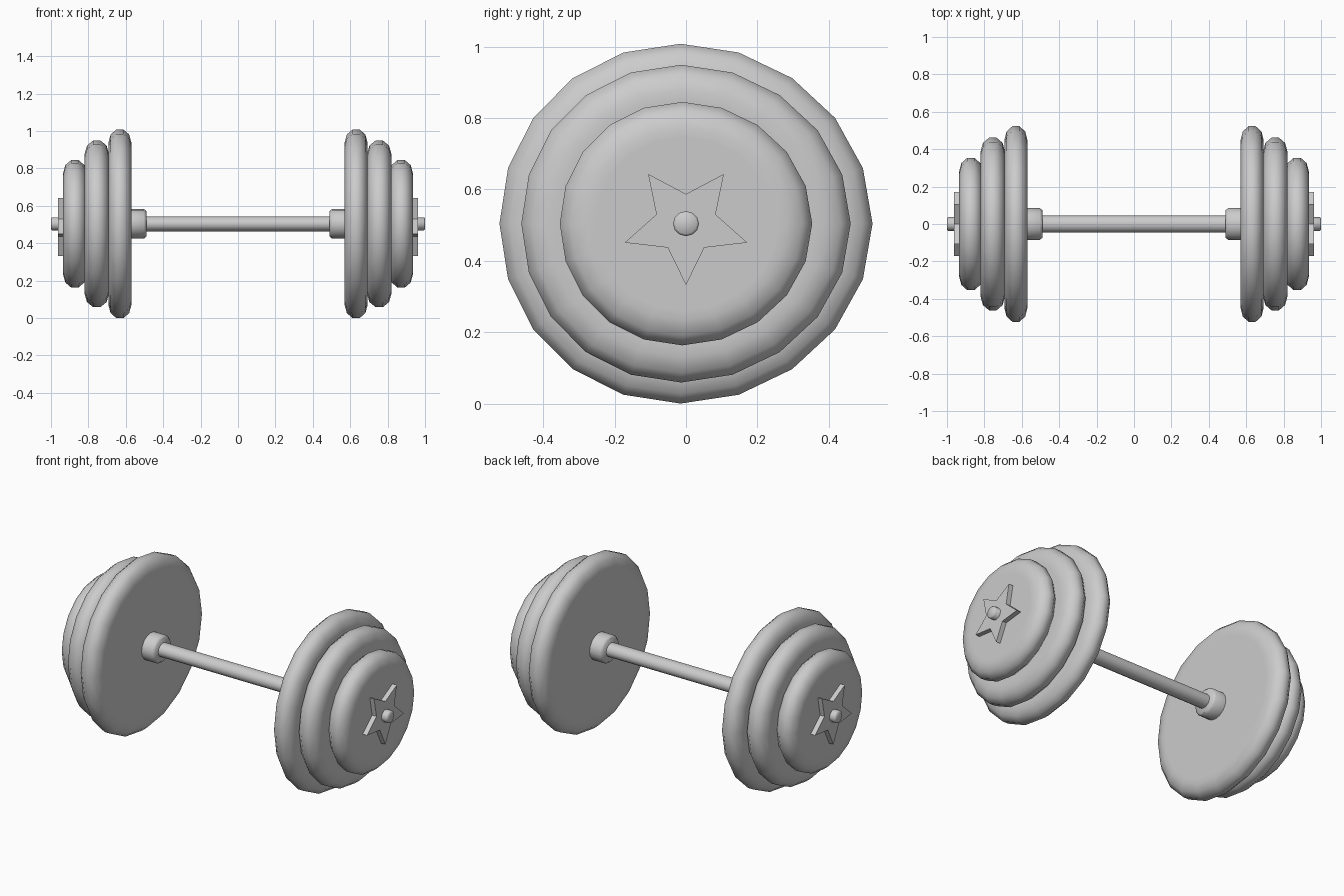
import bpy
import bmesh
from math import sin, cos, pi, radians

cube = bpy.data.objects.get("Cube")
if cube:
    bpy.data.objects.remove(cube, do_unlink=True)

AXIS_Z = 0.504

steel = bpy.data.materials.new("plain grey")
steel.use_nodes = True
GREY = (0.6, 0.6, 0.6, 1)
steel.diffuse_color = GREY
steel.node_tree.nodes["Principled BSDF"].inputs["Base Color"].default_value = GREY


def finish(name, bm, mirrored, smooth):
    """Turn a bmesh into a named object on the bar axis."""
    bmesh.ops.recalc_face_normals(bm, faces=bm.faces)
    mesh = bpy.data.meshes.new(name)
    bm.to_mesh(mesh)
    bm.free()
    mesh.materials.append(steel)
    obj = bpy.data.objects.new(name, mesh)
    bpy.context.collection.objects.link(obj)
    obj.location.z = AXIS_Z
    if mirrored:
        obj.modifiers.new("Mirror", 'MIRROR').use_mirror_merge = False
    if smooth:
        bpy.ops.object.select_all(action='DESELECT')
        obj.select_set(True)
        bpy.context.view_layer.objects.active = obj
        bpy.ops.object.shade_smooth_by_angle(angle=radians(50))
    return obj


def lathe(name, profile, sides, wide=1.0, skew=0.0, mirrored=True):
    """Spin (x, radius) points round the bar axis; wide stretches y, skew bends it."""
    bm = bmesh.new()
    rings = []
    for x, r in profile:
        angles = [2 * pi * i / sides for i in range(sides)]
        rings.append([bm.verts.new((x, r * (wide * sin(t) - skew * cos(t) ** 2), r * cos(t)))
                      for t in angles])
    for a, b in zip(rings, rings[1:]):
        for i in range(sides):
            j = (i + 1) % sides
            bm.faces.new((a[i], a[j], b[j], b[i]))
    bm.faces.new(rings[0])
    bm.faces.new(rings[-1])
    return finish(name, bm, mirrored, True)


def plate(name, x0, x1, radius):
    """Weight plate with a rounded rim and flat sides."""
    mid, half, depth = (x0 + x1) / 2, (x1 - x0) / 2, 0.07
    rim = [(mid + half * sin(radians(a)), radius + depth * (cos(radians(a)) / cos(radians(18)) - 1))
           for a in (-90, -54, -18, 18, 54, 90)]
    inner = radius - depth * 1.4
    lathe(name, [(x0, inner)] + rim + [(x1, inner)], 20, 1.037, 0.03)


# Weight plates, large to small
plate("large_plate", 0.57, 0.693, 0.504)
plate("middle_plate", 0.69, 0.82, 0.445)
plate("small_plate", 0.81, 0.935, 0.341)

# Handle, collars and bar ends
lathe("handle", [(-0.55, 0.04), (0.55, 0.04)], 16, 1.12, mirrored=False)
lathe("collar", [(0.49, 0.068), (0.503, 0.079), (0.58, 0.079)], 16, 1.08)
lathe("bar_end", [(0.9, 0.035), (0.994, 0.035), (1.0, 0.029)], 12, 1.04)

# Raised star on the outer plates, one point down
bm = bmesh.new()
star = []
for i in range(10):
    t, r = pi + i * pi / 5, (0.172, 0.083)[i % 2]
    star.append(bm.verts.new((0.925, 1.05 * r * sin(t), r * cos(t))))
face = bm.faces.new(star)
top = bmesh.ops.extrude_face_region(bm, geom=[face])["geom"]
bmesh.ops.translate(bm, vec=(0.038, 0, 0), verts=[v for v in top if isinstance(v, bmesh.types.BMVert)])
finish("star_badge", bm, True, False)
